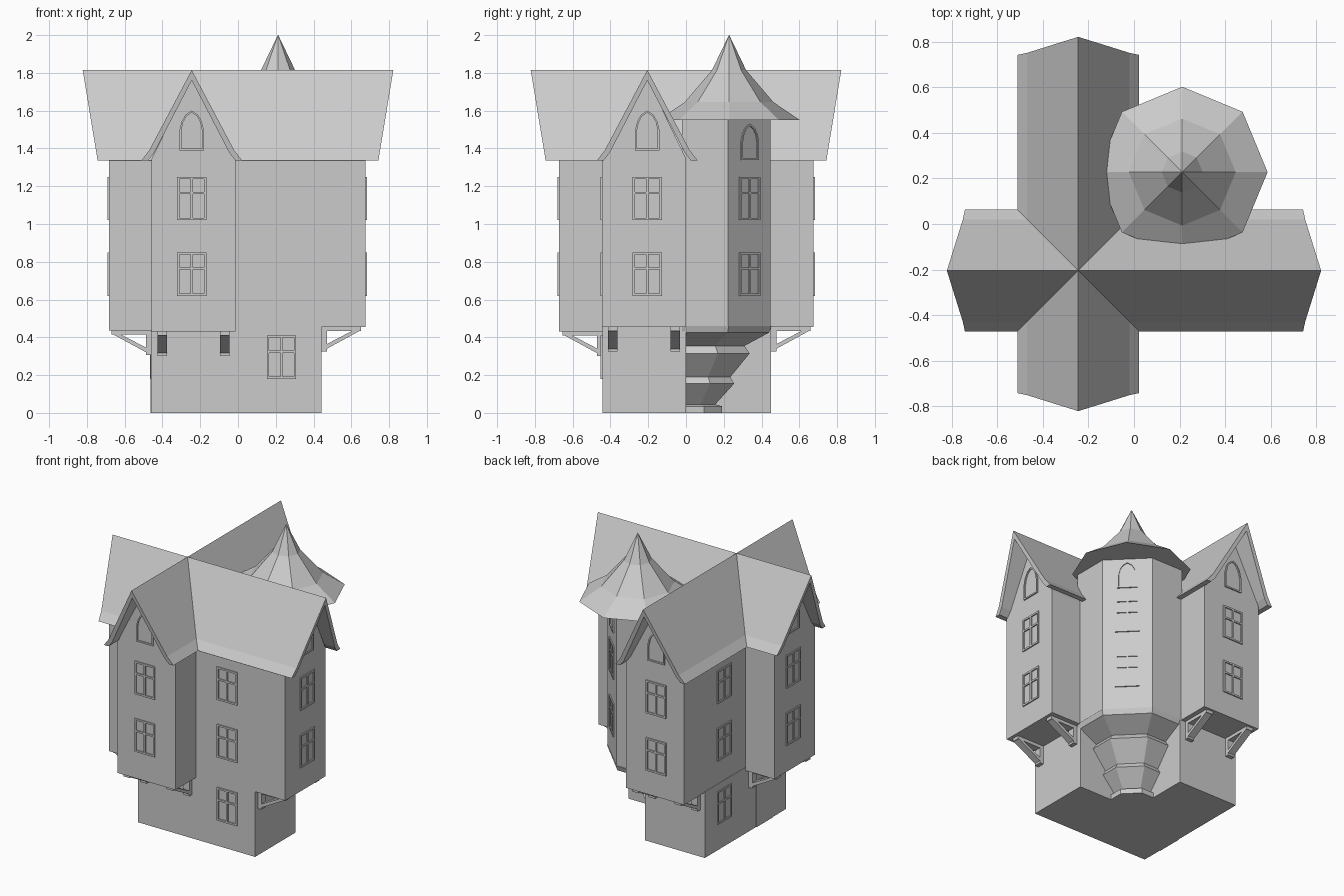
import bpy, bmesh
from math import sin, cos, pi, radians
from mathutils import Matrix, Vector

if "Cube" in bpy.data.objects:
    bpy.data.objects.remove(bpy.data.objects["Cube"])


def frame(x, y, z, deg):
    """Local x runs along a wall, local y is up, local z points out of the wall."""
    a = radians(deg)
    return Matrix(((-sin(a), 0, cos(a), x), (cos(a), 0, sin(a), y),
                   (0, 1, 0, z), (0, 0, 0, 1)))


def new_object(name, bm):
    bmesh.ops.recalc_face_normals(bm, faces=bm.faces)
    me = bpy.data.meshes.new(name)
    bm.to_mesh(me)
    bm.free()
    ob = bpy.data.objects.new(name, me)
    bpy.context.collection.objects.link(ob)
    return ob


def loft(bm, rings, m=Matrix(), caps=True):
    """Join closed rings of 3D points with quads."""
    vs = [[bm.verts.new(m @ Vector(p)) for p in r] for r in rings]
    n = len(vs[0])
    for a, b in zip(vs, vs[1:]):
        for i in range(n):
            j = (i + 1) % n
            bm.faces.new((a[i], a[j], b[j], b[i]))
    if caps:
        bm.faces.new(vs[0][::-1])
        bm.faces.new(vs[-1])
    return vs


def prism(bm, pts, lo, hi, m=Matrix()):
    loft(bm, [[(u, v, w) for u, v in pts] for w in (lo, hi)], m)


def rect(u0, v0, u1, v1):
    return [(u0, v0), (u1, v0), (u1, v1), (u0, v1)]


# L-shaped ground floor
bm = bmesh.new()
prism(bm, [(-.46, -.443), (.442, -.443), (.442, 0), (0, 0), (0, .45), (-.46, .45)], 0, .46)
new_object("ground_floor", bm)

# Four overhanging gabled wings: angle, length, floor height, peak shift, ground wall point
CX, CY = -.235, -.222
wings = [(0, .91, .455, .017, (.442, CY)), (90, .898, .455, .01, (CX, .45)),
         (180, .447, .437, -.017, (-.46, CY)), (270, .45, .432, -.01, (CX, -.443))]
for name, (deg, length, floor, peak, wall) in zip(("right", "back", "left", "front"), wings):
    bm = bmesh.new()
    prism(bm, [(-.223, floor), (.223, floor), (.223, 1.345), (peak, 1.77), (-.223, 1.345)],
          0, length, frame(CX, CY, 0, deg))
    new_object(name + "_wing", bm)

    # Support brackets under the overhang
    bm = bmesh.new()
    for side in (-.165, .165):
        a = radians(deg)
        m = frame(wall[0] - sin(a) * side, wall[1] + cos(a) * side, floor, deg - 90)
        for pts in (rect(0, -.13, .028, 0), rect(0, -.022, .21, 0),
                    [(.02, -.12), (.2, -.022), (.16, -.022), (.02, -.095)]):
            prism(bm, pts, -.025, .025, m)
    new_object(name + "_brackets", bm)

# Two crossing flared roofs with ends that lean outward
outer = [(-.268, 1.335), (-.225, 1.39), (0, 1.815), (.225, 1.39), (.268, 1.335)]
inner = [(.232, 1.335), (.2, 1.375), (0, 1.76), (-.2, 1.375), (-.232, 1.335)]
for name, x, y, deg in (("roof_across", 0, -.205, 0), ("roof_along", -.245, 0, 90)):
    bm = bmesh.new()
    loft(bm, [[(u, v, s * (.743 + (v - 1.335) * .165)) for u, v in outer + inner]
              for s in (-1, 1)], frame(x, y, 0, deg))
    new_object(name, bm)


# Corner tower: a square with a chamfered corner
def corner(s, z):
    return [(-.02, -.02, z), (s, -.02, z), (s, s / 2, z), (s / 2, s, z), (-.02, s, z)]


bm = bmesh.new()
loft(bm, [corner(.447, .455), corner(.447, 1.57)])
new_object("tower", bm)

# Stepped corbel under the tower
bm = bmesh.new()
loft(bm, [corner(s, z) for s, z in ((.19, 0), (.19, .035), (.155, .045), (.255, .155), (.235, .19),
                                    (.337, .315), (.31, .355), (.44, .425), (.452, .46))])
new_object("tower_corbel", bm)

# Eight-sided flared tower roof
bm = bmesh.new()
rings = loft(bm, [[(.212 + r * cos(i * pi / 4), .228 + r * sin(i * pi / 4), z) for i in range(8)]
                  for r, z in ((.375, 1.55), (.235, 1.645), (.09, 1.815), (.001, 2))])
new_object("tower_roof", bm)


# Window frames
def window(bm, m, z0, w=.155, h=.23):
    b, a = .012, w / 2
    for pts in (rect(-a, z0, b - a, z0 + h), rect(a - b, z0, a, z0 + h),
                rect(-a, z0, a, z0 + b), rect(-a, z0 + h - b, a, z0 + h),
                rect(-b / 2, z0, b / 2, z0 + h), rect(-a, z0 + h * .6, a, z0 + h * .6 + b)):
        prism(bm, pts, -.01, .008, m)


def arch_window(bm, m, z0, w=.13, h=.21):
    shape = [(-1, 0), (1, 0), (1, .5), (.82, .73), (.5, .9), (0, 1), (-.5, .9), (-.82, .73), (-1, .5)]
    big = [(u * w / 2, z0 + v * h) for u, v in shape]
    small = [(u * (w / 2 - .01), z0 + .01 + v * (h - .02)) for u, v in shape]
    loft(bm, [[(u, v, d) for u, v in p]
              for p, d in ((big, -.01), (big, .008), (small, .008), (small, -.01))], m, caps=False)


UP = (.62, 1.02)
faces = [("right", .675, -.205, 0, UP, 1.39), ("back", -.245, .676, 90, UP, 1.39),
         ("left", -.682, -.205, 180, UP, 1.39), ("front", -.245, -.672, 270, UP, 1.39),
         ("front_side", .23, -.4445, 270, (.18,) + UP, None),
         ("left_side", -.458, .235, 180, (.18,) + UP, None),
         ("tower", .335, .335, 45, UP, 1.34)]
for name, x, y, deg, levels, arch in faces:
    bm = bmesh.new()
    m = frame(x, y, 0, deg)
    for z in levels:
        window(bm, m, z)
    if arch:
        arch_window(bm, m, arch, h=.21 if name != "tower" else .19)
    new_object(name + "_windows", bm)

# Entrance door on the left ground wall
bm = bmesh.new()
prism(bm, rect(-.09, 0, .09, .32), -.01, .004, frame(-.46, -.205, 0, 180))
new_object("door", bm)
